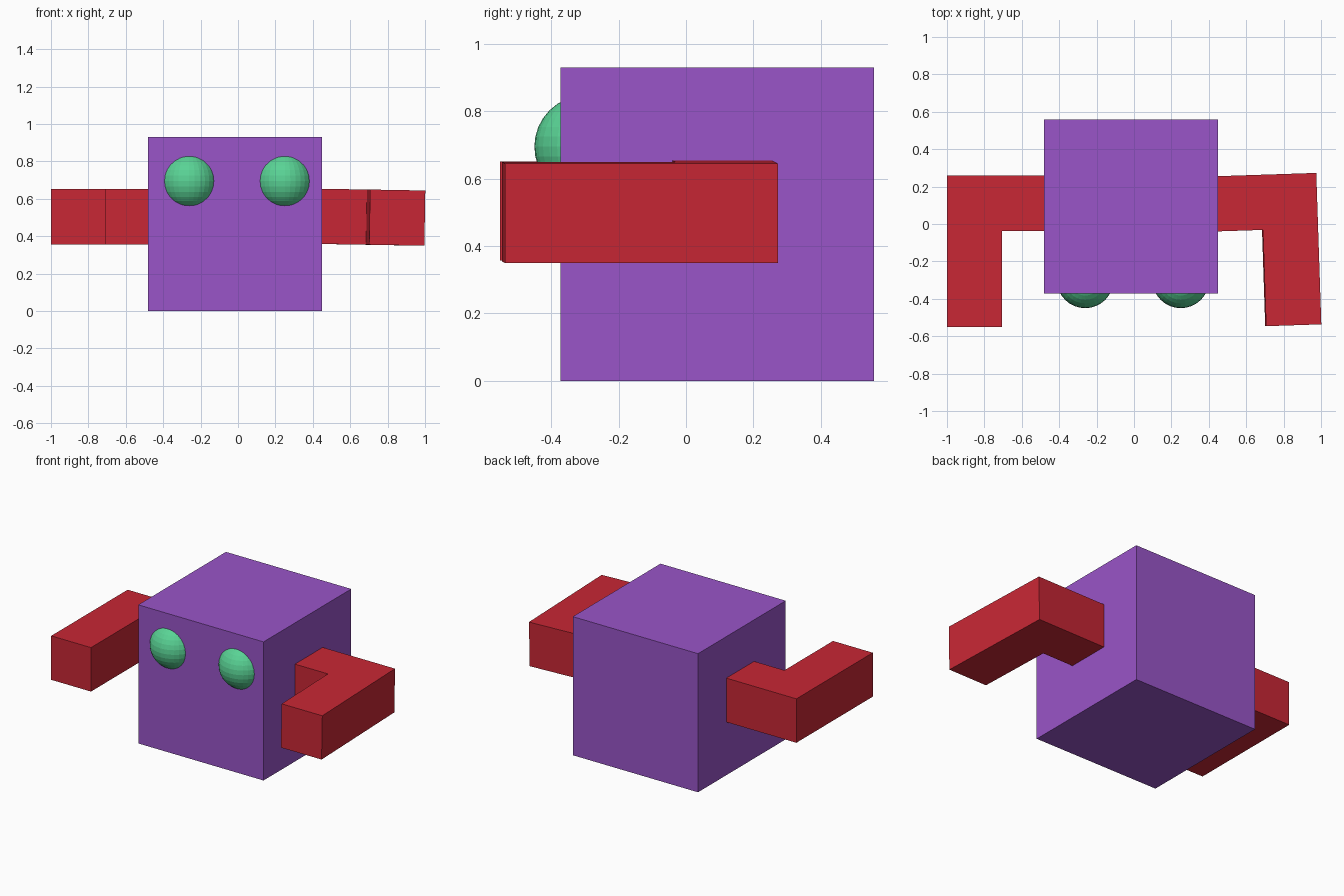
import bpy, bmesh
from math import radians

if "Cube" in bpy.data.objects:
    bpy.data.objects.remove(bpy.data.objects["Cube"])


def material(name, rgb):
    m = bpy.data.materials.new(name)
    m.diffuse_color = (*rgb, 1)
    m.use_nodes = True
    m.node_tree.nodes["Principled BSDF"].inputs["Base Color"].default_value = m.diffuse_color
    return m


purple = material("purple", (0.32, 0.09, 0.58))
green = material("green", (0.10, 0.65, 0.30))
red = material("red", (0.58, 0.02, 0.035))

# cube body
bpy.ops.mesh.primitive_cube_add(size=0.93, location=(-0.015, 0.093, 0.465))
body = bpy.context.object
body.name = "body"
body.data.materials.append(purple)

# round eyes sunk into the front face
for side, x in (("left", -0.261), ("right", 0.25)):
    bpy.ops.mesh.primitive_uv_sphere_add(
        segments=32, ring_count=16, radius=0.152, location=(x, -0.298, 0.695))
    eye = bpy.context.object
    eye.name = side + "_eye"
    eye.data.materials.append(green)


# L-shaped arm, origin at its outer rear corner, pointing forward
def arm(name, side, location, rotation):
    w, reach, inner = 0.295, 0.81, 0.56
    profile = [(0, 0), (0, -reach), (-w, -reach), (-w, -w), (-inner, -w), (-inner, 0)]
    bm = bmesh.new()
    face = bm.faces.new([bm.verts.new((side * x, y, -w / 2)) for x, y in profile])
    ext = bmesh.ops.extrude_face_region(bm, geom=[face], use_keep_orig=True)
    top = [v for v in ext["geom"] if isinstance(v, bmesh.types.BMVert)]
    bmesh.ops.translate(bm, verts=top, vec=(0, 0, w))
    bmesh.ops.recalc_face_normals(bm, faces=bm.faces)
    mesh = bpy.data.meshes.new(name)
    bm.to_mesh(mesh)
    bm.free()
    mesh.materials.append(red)
    obj = bpy.data.objects.new(name, mesh)
    obj.location, obj.rotation_euler = location, rotation
    bpy.context.collection.objects.link(obj)


arm("left_arm", -1, (-1.0, 0.258, 0.504), (0, 0, 0))
arm("right_arm", 1, (0.972, 0.273, 0.497), (0, radians(1), radians(1.9)))
